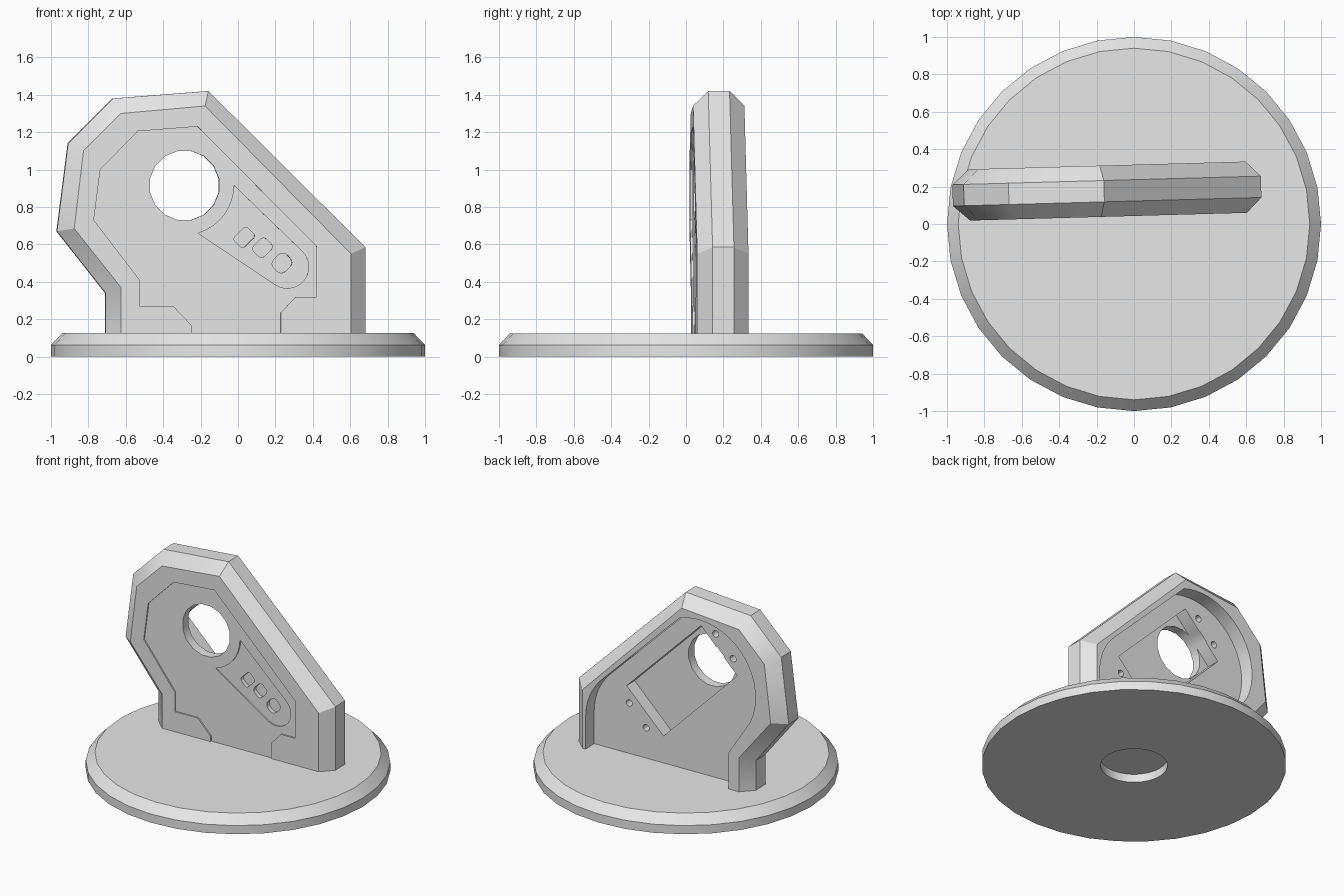
import bpy, bmesh, math
from mathutils import Vector

if "Cube" in bpy.data.objects:
    bpy.data.objects.remove(bpy.data.objects["Cube"], do_unlink=True)

grey = bpy.data.materials.new("plain_grey")
grey.use_nodes = True
grey.diffuse_color = (0.8, 0.8, 0.8, 1)
grey.node_tree.nodes["Principled BSDF"].inputs["Base Color"].default_value = (0.8, 0.8, 0.8, 1)


def make_object(name, bm):
    bmesh.ops.recalc_face_normals(bm, faces=bm.faces)
    mesh = bpy.data.meshes.new(name)
    bm.to_mesh(mesh)
    bm.free()
    mesh.materials.append(grey)
    obj = bpy.data.objects.new(name, mesh)
    bpy.context.collection.objects.link(obj)
    return obj


def select_only(obj):
    bpy.ops.object.select_all(action='DESELECT')
    obj.select_set(True)
    bpy.context.view_layer.objects.active = obj


def loft(name, sections):
    """Skin a solid through (y, outline) sections, outlines given in x and z."""
    bm = bmesh.new()
    rings = [[bm.verts.new((x, y, z)) for x, z in pts] for y, pts in sections]
    n = len(rings[0])
    for a, b in zip(rings, rings[1:]):
        for i in range(n):
            j = (i + 1) % n
            bm.faces.new((a[i], a[j], b[j], b[i]))
    bm.faces.new(rings[0])
    bm.faces.new(rings[-1])
    return make_object(name, bm)


def arc(centre, radius, start, end, steps):
    out = []
    for i in range(steps + 1):
        t = math.radians(start + (end - start) * i / steps)
        out.append((centre[0] + radius * math.cos(t), centre[1] + radius * math.sin(t)))
    return out


def circle(centre, radius, sides):
    half = 180 / sides
    return arc(centre, radius, half, 360 - half, sides - 1)


def rounded_slot(centre, length, width, corner, angle):
    pts = []
    for k, (sx, sz) in enumerate([(1, 1), (-1, 1), (-1, -1), (1, -1)]):
        c = (sx * (length / 2 - corner), sz * (width / 2 - corner))
        pts += arc(c, corner, 90 * k, 90 * k + 90, 4)
    ca, sa = math.cos(angle), math.sin(angle)
    return [(centre[0] + x * ca - z * sa, centre[1] + x * sa + z * ca) for x, z in pts]


def cut(target, outline, y0, y1):
    cutter = loft("cutter", [(y0, outline), (y1, outline)])
    mod = target.modifiers.new("cut", 'BOOLEAN')
    mod.operation = 'DIFFERENCE'
    mod.solver = 'EXACT'
    mod.object = cutter
    select_only(target)
    bpy.ops.object.modifier_apply(modifier=mod.name)
    bpy.data.objects.remove(cutter, do_unlink=True)


# Round base: chamfered disc with a shallow bore underneath
profile = [(0, .06), (.22, .06), (.22, 0), (1, 0), (1, .062), (.94, .125), (0, .125)]
bm = bmesh.new()
verts = [bm.verts.new((r, 0, z)) for r, z in profile]
edges = [bm.edges.new(pair) for pair in zip(verts, verts[1:])]
bmesh.ops.spin(bm, geom=verts + edges, cent=(0, 0, 0), axis=(0, 0, 1),
               angle=math.tau, steps=32)
bmesh.ops.remove_doubles(bm, verts=bm.verts, dist=1e-4)
base = make_object("round_base", bm)

# Upright plate with chamfered front and back edges
FOOT, HALF, BAND = .12, .137, .057
outer = [(-.71, FOOT), (-.71, .34), (-.97, .67), (-.91, 1.14),
         (-.67, 1.38), (-.16, 1.42), (.68, .585), (.68, FOOT)]
inner = [(-.63, FOOT), (-.63, .37), (-.88, .685), (-.83, 1.10),
         (-.63, 1.30), (-.18, 1.34), (.60, .55), (.60, FOOT)]
plate = loft("upright_plate", [(-HALF, inner), (-BAND, outer), (BAND, outer), (HALF, inner)])

# Shallow front panel
panel = [(-.25, 0), (-.25, .165), (-.35, .27), (-.53, .27), (-.53, .41),
         (-.775, .73), (-.74, 1.0), (-.54, 1.205), (-.22, 1.23), (.415, .59),
         (.415, .32), (.305, .32), (.225, .235), (.225, 0)]
cut(plate, panel, -.3, -HALF + .01)

# Handle-shaped inset beside the round hole, with three blind slots
EYE = (-.29, .915)
handle = arc(EYE, .265, 0, -74, 8) + arc((.26, .48), .115, -122, 45, 10)
cut(plate, handle, -.3, -HALF + .02)
for centre, length, width, corner in [((.03, .637), .10, .075, .018),
                                      ((.128, .582), .095, .08, .024),
                                      ((.232, .5), .10, .09, .035)]:
    cut(plate, rounded_slot(centre, length, width, corner, math.radians(45)), -.3, -HALF + .05)

# Back cavity, open towards the base
cavity = ([(.575, 0)] + arc((.155, .36), .42, 0, 45, 8)
          + arc((-.31, .84), .45, 71, 205, 18) + [(-.55, .39), (-.55, 0)])
cut(plate, cavity, .035, .3)

# Slanted pocket inside the cavity
pocket = [(.32, .61), (-.265, 1.195), (-.55, .905), (.03, .32)]
cut(plate, pocket, -.06, .1)

# Round through hole and four screw holes
cut(plate, circle(EYE, .188, 16), -.3, .3)
for spot in [(-.38, 1.165), (-.517, 1.02), (.30, .49), (.167, .345)]:
    cut(plate, circle(spot, .024, 12), -.03, .1)

# The plate stands behind the centre, turned slightly
plate.location = Vector((0, .18, 0))
plate.rotation_euler.z = math.radians(1.6)

for obj in (base, plate):
    select_only(obj)
    bpy.ops.object.shade_smooth_by_angle(angle=math.radians(30))
